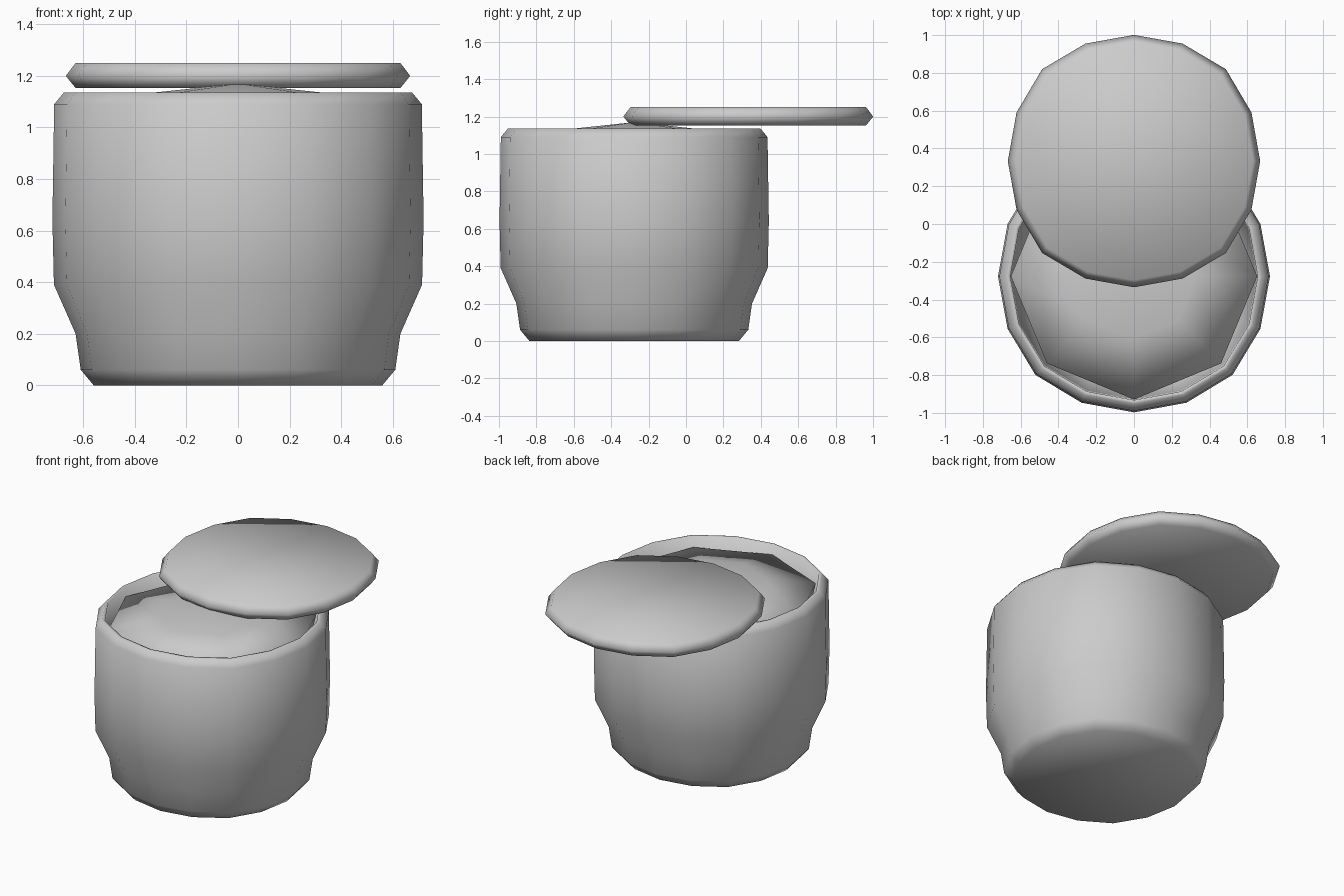
import bpy, bmesh
from math import pi, sin, cos

cube = bpy.data.objects.get("Cube")
if cube:
    bpy.data.objects.remove(cube, do_unlink=True)

grey = bpy.data.materials.new("plain_grey")
grey.use_nodes = True
colour = (0.6, 0.6, 0.6, 1)
grey.diffuse_color = colour
grey.node_tree.nodes["Principled BSDF"].inputs["Base Color"].default_value = colour


def lathe(name, profile, sides, centre_y, bulge=0.0):
    """Spin (radius, z) points into rings; zero radius makes a pole.
    Bulge pushes the diagonal corners out a little."""
    bm = bmesh.new()
    rings = []
    for r, z in profile:
        if r == 0:
            rings.append([bm.verts.new((0, centre_y, z))] * sides)
            continue
        ring = []
        for i in range(sides):
            a = 2 * pi * i / sides
            k = r * (1 + bulge * sin(2 * a) ** 4)
            ring.append(bm.verts.new((k * cos(a), centre_y + k * sin(a), z)))
        rings.append(ring)
    for low, high in zip(rings, rings[1:]):
        for i in range(sides):
            j = (i + 1) % sides
            corners = dict.fromkeys((low[i], low[j], high[j], high[i]))
            bm.faces.new(list(corners))
    # Close open ends with a single flat face
    if profile[0][0] > 0:
        bm.faces.new(rings[0][::-1])
    if profile[-1][0] > 0:
        bm.faces.new(rings[-1])
    bmesh.ops.recalc_face_normals(bm, faces=bm.faces)
    for f in bm.faces:
        f.smooth = True
    mesh = bpy.data.meshes.new(name)
    bm.to_mesh(mesh)
    bm.free()
    mesh.materials.append(grey)
    obj = bpy.data.objects.new(name, mesh)
    bpy.context.collection.objects.link(obj)
    return obj


POT_Y, LID_Y = -0.277, 0.333

# Hollow pot: foot, flared belly, rounded rim and inner wall
lathe("pot", [(0.56, 0), (0.61, 0.06), (0.63, 0.2), (0.714, 0.39), (0.72, 0.64),
              (0.713, 1.09), (0.675, 1.136), (0.655, 1.136), (0.65, 0.9), (0.55, 0.1)],
      16, POT_Y, 0.025)

# Low mound filling the pot
lathe("contents", [(0.6, 0.85), (0.652, 1.07), (0.33, 1.135), (0, 1.17)], 8, POT_Y)

# Lid slid towards the back
lathe("lid", [(0.63, 1.153), (0.668, 1.2), (0.63, 1.25)], 16, LID_Y, 0.03)
